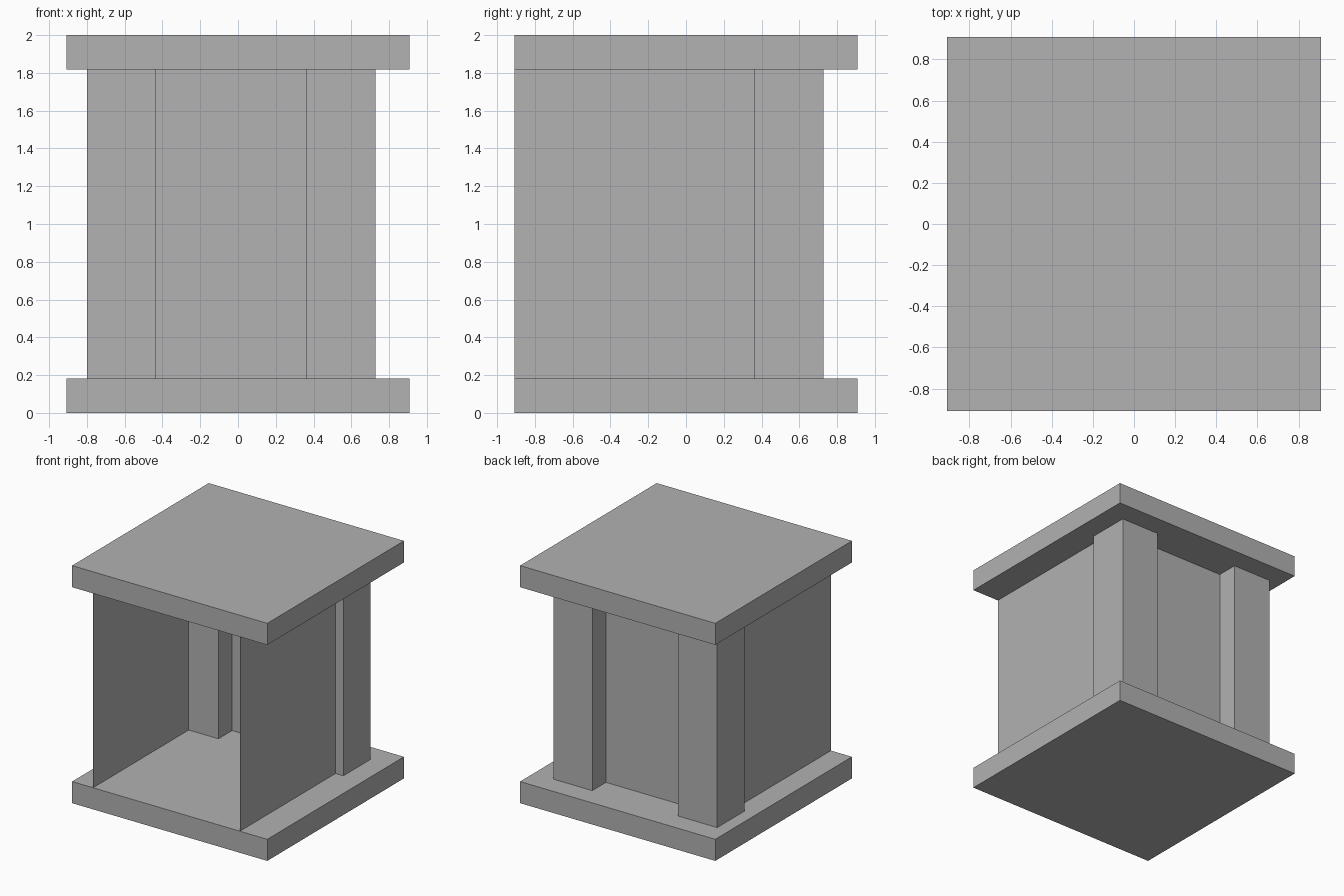
import bpy

cube = bpy.data.objects.get("Cube")
if cube:
    bpy.data.objects.remove(cube, do_unlink=True)

grey = bpy.data.materials.new("stone grey")
grey.use_nodes = True
colour = (0.445, 0.445, 0.445, 1)
grey.diffuse_color = colour
grey.node_tree.nodes["Principled BSDF"].inputs["Base Color"].default_value = colour

U = 1 / 11            # module that all sizes are multiples of
HALF = 10 * U         # half width of the slabs
SLAB = 2 * U          # slab thickness
TOP = 2 - SLAB        # underside of the roof


def add_mesh(name, verts, faces):
    mesh = bpy.data.meshes.new(name)
    mesh.from_pydata(verts, [], faces)
    mesh.materials.append(grey)
    obj = bpy.data.objects.new(name, mesh)
    bpy.context.collection.objects.link(obj)


def box(name, x, y, z):
    """Closed box from three (low, high) ranges."""
    verts = [(a, b, c) for a in x for b in y for c in z]
    faces = [(0, 1, 3, 2), (4, 6, 7, 5), (0, 4, 5, 1),
             (2, 3, 7, 6), (0, 2, 6, 4), (1, 5, 7, 3)]
    add_mesh(name, verts, faces)


def wall(name, start, end):
    """Upright sheet without thickness between two floor points."""
    verts = [(*start, SLAB), (*end, SLAB), (*end, TOP), (*start, TOP)]
    add_mesh(name, verts, [(0, 1, 2, 3)])


# Floor and roof slabs
span = (-HALF, HALF)
box("floor_slab", span, span, (0, SLAB))
box("roof_slab", span, span, (TOP, 2))

# Rear pillars
for name, x in (("left_pillar", 4 * U), ("right_pillar", -8.8 * U)):
    box(name, (x, x + 4 * U), (4 * U, 8 * U), (SLAB, TOP))

# Thin walls, open at the front
left_x, right_x, back_y = 7.2 * U, -7.85 * U, 6 * U
wall("left_wall", (left_x, -HALF), (left_x, back_y))
wall("right_wall", (right_x, back_y), (right_x, -HALF))
wall("back_wall", (left_x, back_y), (right_x, back_y))
